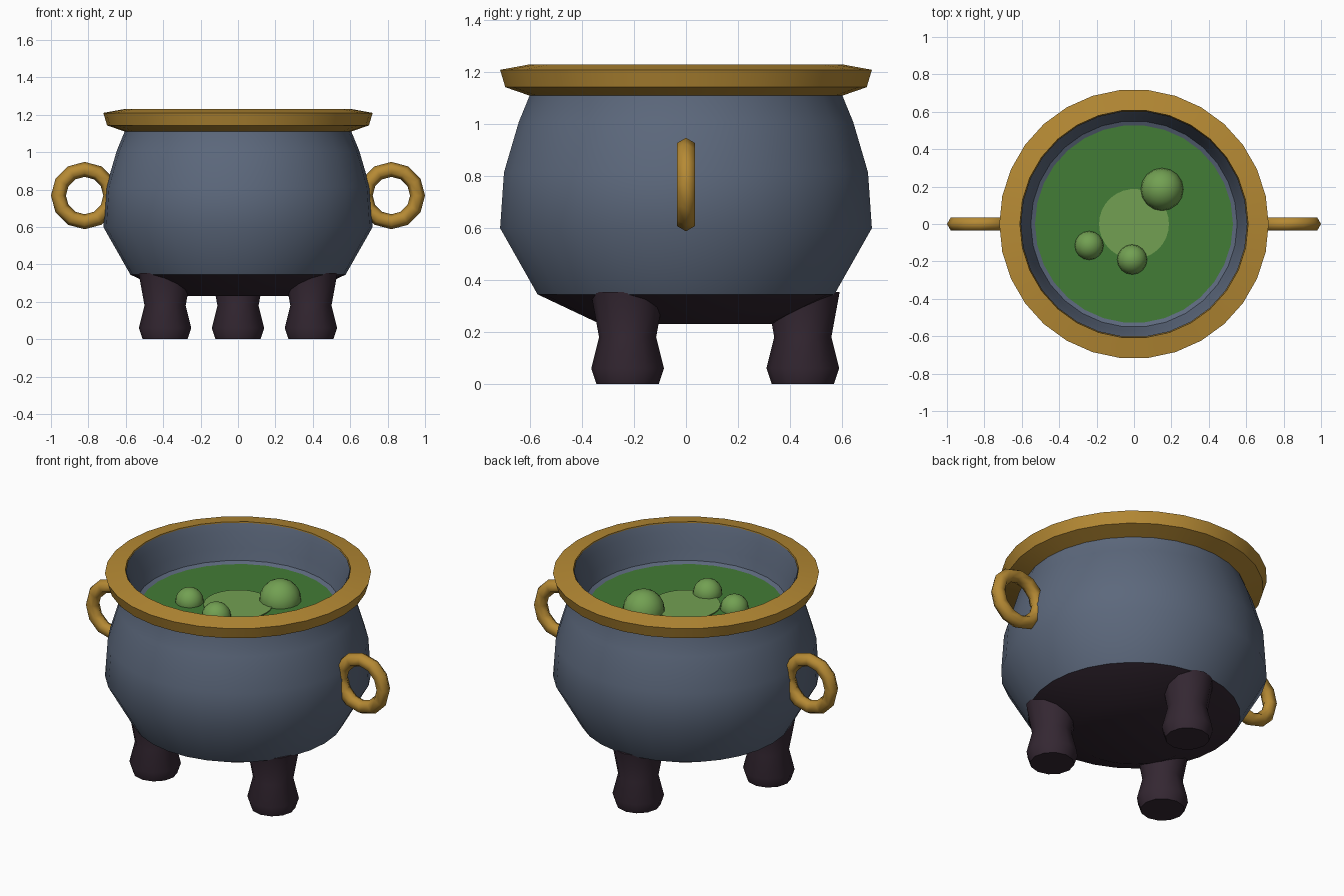
import bpy, bmesh, math
from mathutils import Matrix

if "Cube" in bpy.data.objects:
    bpy.data.objects.remove(bpy.data.objects["Cube"])


def srgb(r, g, b):
    def lin(c):
        c /= 255
        return c / 12.92 if c <= 0.04045 else ((c + 0.055) / 1.055) ** 2.4
    return (lin(r), lin(g), lin(b), 1)


def material(name, *rgb):
    m = bpy.data.materials.new(name)
    m.diffuse_color = srgb(*rgb)
    m.use_nodes = True
    m.node_tree.nodes["Principled BSDF"].inputs["Base Color"].default_value = m.diffuse_color
    return m


IRON = material("blue grey iron", 92, 104, 124)
DARK = material("dark iron", 52, 39, 50)
GOLD = material("aged gold", 182, 138, 52)
GREEN = material("green brew", 66, 124, 54)
LIGHT = material("light green brew", 114, 160, 82)


def finish(bm, name, mat, angle=40):
    bmesh.ops.remove_doubles(bm, verts=bm.verts[:], dist=1e-5)
    bmesh.ops.recalc_face_normals(bm, faces=bm.faces[:])
    mesh = bpy.data.meshes.new(name)
    bm.to_mesh(mesh)
    bm.free()
    mesh.materials.append(mat)
    mesh.shade_smooth()
    mesh.set_sharp_from_angle(angle=math.radians(angle))
    ob = bpy.data.objects.new(name, mesh)
    bpy.context.collection.objects.link(ob)
    return ob


def lathe(name, profile, mat, sides=30, loc=(0, 0, 0), closed=False, angle=40):
    """Spin (radius, height) points around z."""
    bm = bmesh.new()
    pts = profile + profile[:1] if closed else profile
    rings = []
    for r, z in pts:
        if r == 0:
            rings.append([bm.verts.new((0, 0, z))] * sides)
        else:
            rings.append([bm.verts.new((r * math.cos(math.tau * i / sides),
                                        r * math.sin(math.tau * i / sides), z))
                          for i in range(sides)])
    for a, b in zip(rings, rings[1:]):
        for i in range(sides):
            j = (i + 1) % sides
            corners = list(dict.fromkeys((a[i], a[j], b[j], b[i])))
            bm.faces.new(corners)
    ob = finish(bm, name, mat, angle)
    ob.location = loc
    return ob


# Pot: outer wall, lip, inner wall and hidden floor under the brew
lathe("pot_body", [(0.575, 0.345), (0.72, 0.60), (0.705, 0.815), (0.648, 1.008),
                   (0.606, 1.11), (0.606, 1.225), (0.59, 1.18), (0.57, 1.09), (0.552, 1.025),
                   (0.525, 1.012), (0.52, 0.99), (0, 0.99)], IRON)
lathe("pot_base", [(0, 0.23), (0.33, 0.23), (0.575, 0.345)], DARK)

# Gold rim
lathe("rim", [(0.604, 1.11), (0.70, 1.143), (0.72, 1.21), (0.61, 1.23)], GOLD, closed=True)

# Brew with a lighter centre patch
lathe("brew", [(0, 1.014), (0.53, 1.014), (0.53, 1.0)], GREEN)
lathe("brew_patch", [(0, 1.02), (0.187, 1.02), (0.187, 1.014)], LIGHT)

# Bubbles
for k, (x, y, r) in enumerate([(0.15, 0.185, 0.114), (-0.24, -0.115, 0.077),
                               (-0.01, -0.19, 0.08)]):
    bm = bmesh.new()
    bmesh.ops.create_uvsphere(bm, u_segments=16, v_segments=10, radius=r)
    finish(bm, f"bubble_{k + 1}", LIGHT).location = (x, y, 1.02)

# Three legs
for k, deg in enumerate((90, 210, 330)):
    a = math.radians(deg)
    lathe(f"leg_{k + 1}", [(0, 0), (0.12, 0), (0.14, 0.06), (0.11, 0.18),
                           (0.142, 0.355), (0, 0.355)], DARK, 12,
          (0.45 * math.cos(a), 0.45 * math.sin(a), 0))

# Ring handles standing in the xz plane
for side, sx in (("left", -1), ("right", 1)):
    section = [(0.14 + 0.04 * math.cos(math.tau * i / 6),
                0.04 * math.sin(math.tau * i / 6)) for i in range(6)]
    ring = lathe(f"{side}_handle", section, GOLD, 12, closed=True, angle=65)
    ring.data.transform(Matrix.Rotation(math.pi / 2, 4, 'X'))
    ring.location = (sx * 0.82, 0, 0.768)
